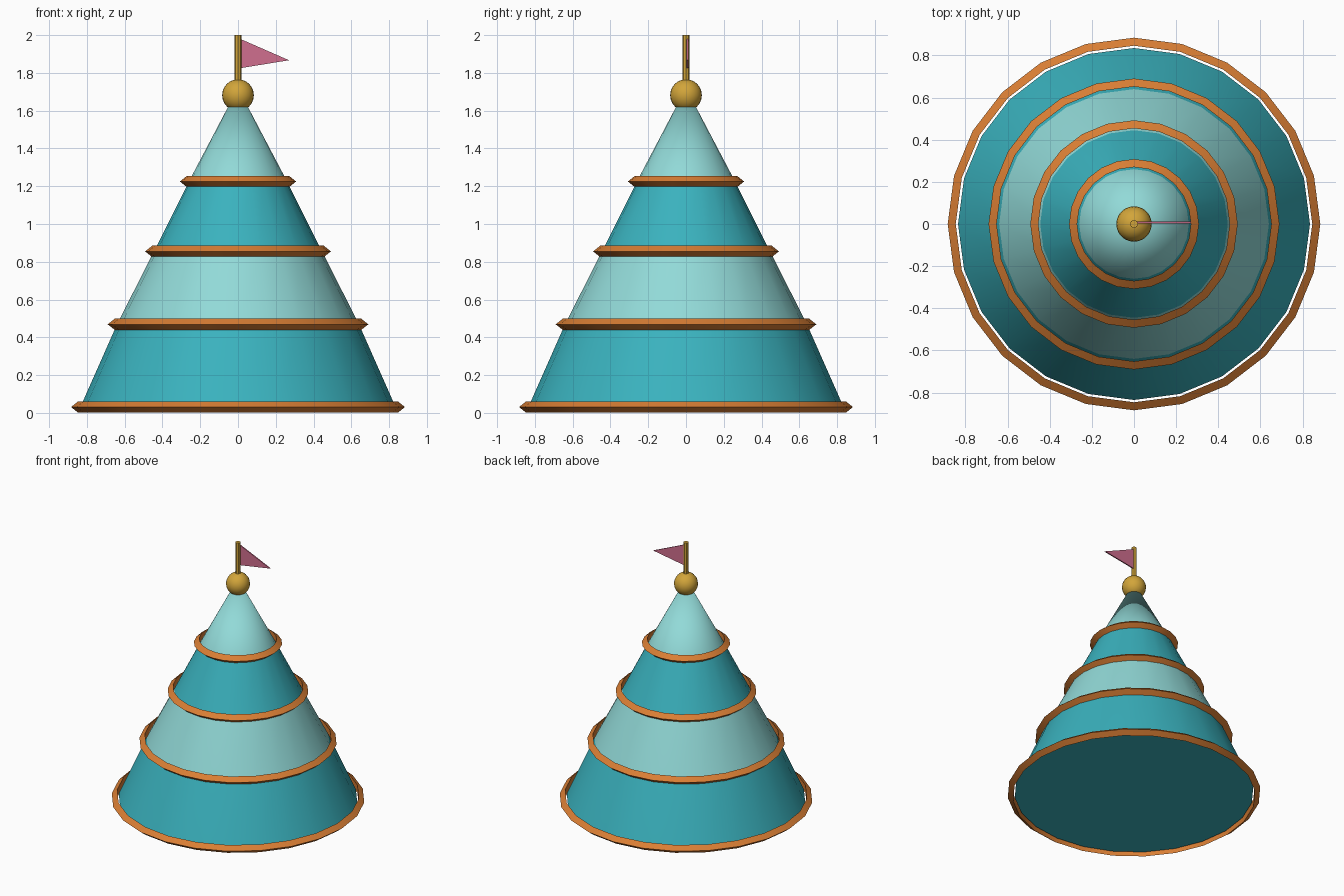
import bpy, bmesh, math

if "Cube" in bpy.data.objects:
    bpy.data.objects.remove(bpy.data.objects["Cube"])

def srgb(r, g, b):
    return [((c / 255 + 0.055) / 1.055) ** 2.4 for c in (r, g, b)] + [1.0]

def material(name, *rgb):
    m = bpy.data.materials.new(name)
    m.diffuse_color = srgb(*rgb)
    m.use_nodes = True
    m.node_tree.nodes["Principled BSDF"].inputs["Base Color"].default_value = m.diffuse_color
    return m

teal = material("teal", 58, 178, 190)
pale = material("pale_teal", 146, 218, 216)
orange = material("orange", 217, 126, 52)
gold = material("gold", 210, 165, 58)
pink = material("pink", 208, 110, 142)

def lathe(name, profile, mats, pick=lambda i: 0, closed=False, sides=24, smooth=True):
    """Spin an (r, z) profile about the z axis; pick gives each band's material."""
    bm = bmesh.new()
    rings = []
    for r, z in profile:
        if r == 0:
            rings.append([bm.verts.new((0, 0, z))] * sides)
        else:
            rings.append([bm.verts.new((r * math.cos(2 * math.pi * k / sides),
                                        r * math.sin(2 * math.pi * k / sides), z))
                          for k in range(sides)])
    n = len(rings)
    for i in range(n if closed else n - 1):
        a, b = rings[i], rings[(i + 1) % n]
        for k in range(sides):
            j = (k + 1) % sides
            corners = list(dict.fromkeys((a[k], a[j], b[j], b[k])))
            bm.faces.new(corners).material_index = pick(i)
    bmesh.ops.recalc_face_normals(bm, faces=bm.faces)
    return finish(name, bm, mats, smooth)

def finish(name, bm, mats, smooth):
    me = bpy.data.meshes.new(name)
    bm.to_mesh(me)
    bm.free()
    ob = bpy.data.objects.new(name, me)
    bpy.context.collection.objects.link(ob)
    for m in mats:
        me.materials.append(m)
    if smooth:
        bpy.ops.object.select_all(action='DESELECT')
        ob.select_set(True)
        bpy.context.view_layer.objects.active = ob
        bpy.ops.object.shade_smooth_by_angle(angle=math.radians(30))
    return ob

# Striped cone, alternating teal and pale bands, with a flat underside
bands = [(0.835, 0.03), (0.64, 0.47), (0.445, 0.855), (0.26, 1.225), (0.0, 1.72)]
lathe("striped_cone", [(0, 0.03)] + bands, [teal, pale],
      pick=lambda i: 1 if i in (2, 4) else 0)

# Trim hoops with a triangular section, one at the foot of each band
for n, (r, z) in enumerate([(0.884, 0.031), (0.69, 0.469), (0.492, 0.855), (0.308, 1.225)]):
    lathe(f"trim_hoop_{n + 1}", [(r, z), (r - 0.038, z + 0.03), (r - 0.038, z - 0.03)],
          [orange], closed=True)

# Ball finial
steps = 12
lathe("finial_ball", [(0 if i in (0, steps) else 0.084 * math.sin(math.pi * i / steps),
                       1.682 - 0.084 * math.cos(math.pi * i / steps))
                      for i in range(steps + 1)], [gold])

# Flag pole
lathe("flag_pole", [(0, 1.7), (0.019, 1.7), (0.019, 2.0), (0, 2.0)], [gold], sides=8)

# Pennant: thin triangular plate
bm = bmesh.new()
tri = [(0.012, 1.98), (0.012, 1.825), (0.27, 1.867)]
face = bm.faces.new([bm.verts.new((x, 0.003, z)) for x, z in tri])
ext = bmesh.ops.extrude_face_region(bm, geom=[face])
bmesh.ops.translate(bm, vec=(0, 0.009, 0),
                    verts=[v for v in ext["geom"] if isinstance(v, bmesh.types.BMVert)])
bmesh.ops.recalc_face_normals(bm, faces=bm.faces)
finish("pennant", bm, [pink], False)
